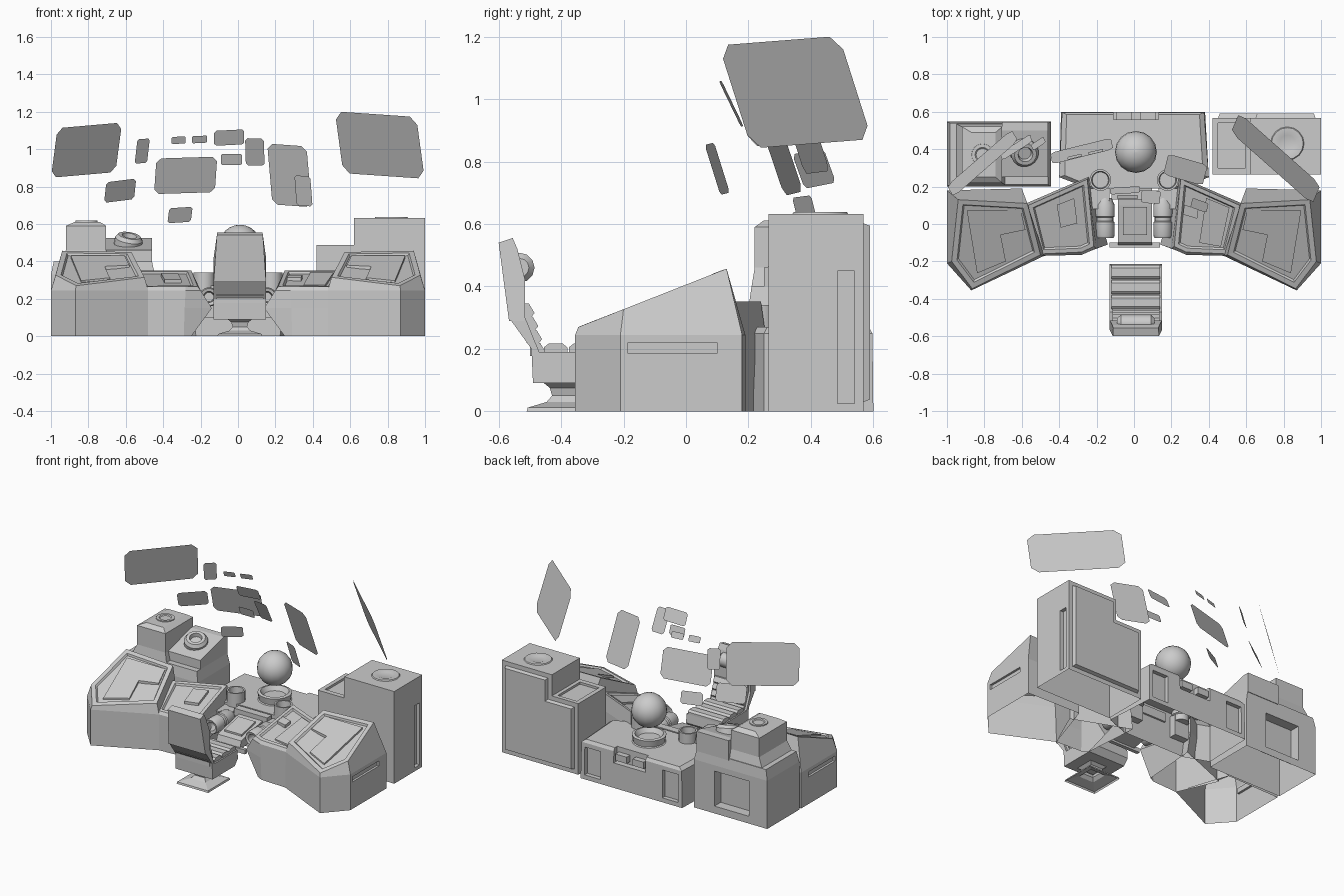
import bpy, bmesh
from math import cos, sin, pi, radians
from mathutils import Vector, Euler

if "Cube" in bpy.data.objects:
    bpy.data.objects.remove(bpy.data.objects["Cube"])


def finish(name, bm):
    bmesh.ops.recalc_face_normals(bm, faces=bm.faces)
    me = bpy.data.meshes.new(name)
    bm.to_mesh(me)
    bm.free()
    ob = bpy.data.objects.new(name, me)
    bpy.context.collection.objects.link(ob)
    return ob


def loft(name, rings, inset=None, deep=0.012):
    """Join rings of points and cap the ends; optionally sink a framed panel into the last cap."""
    bm = bmesh.new()
    vs = [[bm.verts.new(p) for p in r] for r in rings]
    n = len(rings[0])
    for a, b in zip(vs, vs[1:]):
        for i in range(n):
            bm.faces.new((a[i], a[(i + 1) % n], b[(i + 1) % n], b[i]))
    bm.faces.new(vs[0])
    cap = bm.faces.new(vs[-1])
    bmesh.ops.recalc_face_normals(bm, faces=bm.faces)
    if inset:
        bmesh.ops.inset_region(bm, faces=[cap], thickness=inset, use_even_offset=True)
        bmesh.ops.inset_region(bm, faces=[cap], thickness=0.008, depth=-deep, use_even_offset=True)
    return finish(name, bm)


def rect(x0, x1, y0, y1, z):
    return [(x0, y0, z), (x1, y0, z), (x1, y1, z), (x0, y1, z)]


def box(name, x0, x1, y0, y1, z0, z1):
    return loft(name, [rect(x0, x1, y0, y1, z0), rect(x0, x1, y0, y1, z1)])


def side_profile(name, yz, x0, x1):
    return loft(name, [[(x, y, z) for y, z in yz] for x in (x0, x1)])


def lathe(name, prof, loc, segs=24, rot=(0, 0, 0), smooth=True):
    """Spin an (r, z) profile around its own axis."""
    rm = Euler(rot).to_matrix()
    rings = [[Vector(loc) + rm @ Vector((r * cos(2 * pi * i / segs), r * sin(2 * pi * i / segs), z))
              for i in range(segs)] for r, z in prof]
    ob = loft(name, rings)
    if smooth:
        bpy.context.view_layer.objects.active = ob
        ob.select_set(True)
        bpy.ops.object.shade_smooth_by_angle(angle=radians(35))
        ob.select_set(False)
    return ob


def cut(ob, *bounds):
    c = box(ob.name + "_cutter", *bounds)
    c.hide_render = c.hide_viewport = True
    m = ob.modifiers.new("recess", 'BOOLEAN')
    m.operation, m.object, m.solver = 'DIFFERENCE', c, 'EXACT'


def panel_on(name, quad, uv, h0, h1):
    """Solid plate whose outline is given in the 0..1 space of a quad."""
    a, b, c, d = map(Vector, quad)
    pts = [(a * (1 - u) + b * u) * (1 - v) + (d * (1 - u) + c * u) * v for u, v in uv]
    return loft(name, [[p + Vector((0, 0, h)) for p in pts] for h in (h0, h1)])


# Desk wings, both sides
shells = []
L_PLATE = [(.1, .12), (.88, .12), (.88, .48), (.52, .48), (.52, .86), (.1, .86)]
for s, side in ((-1, "left"), (1, "right")):
    def P(pts, z=None):
        return [(s * p[0], p[1], p[2] if z is None else z) for p in pts]
    foot = [(1, .18), (1, -.21), (.87, -.355), (.48, -.17), (.6, .19)]
    top = [(.94, .13, .457), (.975, -.2, .327), (.865, -.345, .27), (.5, -.165, .315), (.57, .11, .45)]
    wing = loft(side + "_outer_desk", [P(foot, 0), P(foot, .245), P(top)], inset=.028)
    q = P([top[0], top[4], top[3], top[2]])
    panel_on(side + "_outer_desk_plate", q, L_PLATE, -.02, -.003)
    cut(wing, *sorted((s * .985, s * 1.05)), -.185, .1, .185, .22)
    foot = [(.6, .1), (.48, -.17), (.29, -.16), (.25, -.14), (.22, .25)]
    low = [(.6, .1), (.485, -.17), (.285, -.163), (.14, -.11), (.24, .255)]
    mid = [(.6, .1), (.49, -.17), (.28, -.165), (.2, -.13), (.24, .255)]
    top = [(.565, .1, .352), (.5, -.16, .265), (.28, -.15, .265), (.215, -.12, .265), (.25, .24, .352)]
    inner = loft(side + "_inner_desk", [P(foot, 0), P(low, .15), P(mid, .245), P(top)], inset=.022)
    shells += [wing, inner]
    q = P([top[0], top[4], top[3], top[1]])
    if s < 0:
        panel_on("left_desk_hatch", q, [(.45, .2), (.75, .2), (.75, .6), (.45, .6)], -.015, .003)
    else:
        panel_on("right_desk_plate", q, [(.15, .12), (.55, .12), (.55, .88), (.15, .88)], -.015, -.002)
        panel_on("right_desk_button", q, [(.65, .35), (.9, .35), (.9, .5), (.65, .5)], -.015, .006)
    # Cup and control grip beside the footwell
    lathe(side + "_cup", [(.05, .2), (.05, .24), (.058, .245), (.058, .34), (.047, .34), (.043, .29)],
          (s * .18, .235, 0), 20)
    lathe(side + "_grip", [(.025, -.03), (.03, -.1), (.046, -.105), (.052, -.09), (.052, -.02), (.045, -.015),
                           (.045, .005), (.052, .01), (.052, .07), (.035, .11)],
          (s * .155, .03, .21), 16, rot=(radians(-90), 0, 0))
    box(side + "_grip_bracket", *sorted((s * .13, s * .24)), .08, .24, .1, .245)

# Centre console with sphere over a bowl
cc = loft("centre_console", [
    [(-.39, .6, 0), (.38, .6, 0), (.4, .25, 0), (.24, .19, 0), (-.24, .19, 0), (-.4, .25, 0)],
    [(-.385, .597, .25), (.375, .597, .25), (.4, .25, .25), (.24, .19, .25), (-.24, .19, .25), (-.4, .25, .25)],
    [(-.36, .585, .27), (.35, .585, .27), (.37, .26, .27), (.2, .19, .27), (-.2, .19, .27), (-.37, .26, .27)]])
cut(cc, -.36, -.24, .57, .7, .03, .22)
cut(cc, .23, .35, .57, .7, .03, .22)
cut(cc, -.11, .13, .56, .7, .17, .3)
for i, x in enumerate((-.055, .075)):
    box("rear_connector_%d" % i, x - .042, x + .042, .55, .598, .19, .235)
lathe("bowl", [(.12, .26), (.1, .275), (.108, .32), (.09, .325), (.07, .295)], (.01, .385, 0), 20)
R = .112
lathe("sphere", [(max(R * sin(pi * i / 12), .0005), -R * cos(pi * i / 12)) for i in range(13)],
      (.01, .385, .484), 16)

# Footwell tray with key pads
side_profile("control_tray", [(-.12, .13), (-.1, .19), (.1, .235), (.2, .25), (.2, .19), (.1, .17)], -.085, .095)
side_profile("tray_keys", [(-.06, .2), (.09, .233), (.09, .245), (-.06, .212)], -.06, .07)
box("tray_lip", -.13, .14, -.125, -.1, .12, .15)
box("tray_crossbar", -.12, .13, .13, .18, .22, .27)

# Right cabinet: stepped profile with a raised panel on the back
step = [(.42, 0), (1, 0), (1, .632), (.62, .632), (.62, .487), (.42, .487)]
rc = loft("right_cabinet", [[(x, y, z) for x, z in step] for y in (.265, .568)], inset=.03, deep=-.022)
cut(rc, .975, 1.1, .485, .54, .025, .45)
cut(rc, .45, .595, .3, .54, .472, .6)
lathe("right_cabinet_dish", [(.095, .625), (.085, .638), (.055, .638), (.045, .634)], (.82, .43, 0), 16)

# Left cabinet: low body, tall block and sloped block
lc = loft("left_cabinet", [rect(-1, -.445, .2, .548, 0), rect(-1, -.445, .2, .548, .33),
                           rect(-.985, -.46, .21, .54, .4)])
cut(lc, -.86, -.6, .48, .7, .05, .29)
loft("left_tall_block", [rect(-.95, -.69, .21, .535, .4), rect(-.92, -.705, .22, .52, .46),
                         rect(-.92, -.705, .22, .52, .59), rect(-.87, -.74, .25, .49, .612)])
lathe("left_tall_dish", [(.06, .605), (.058, .618), (.04, .618), (.034, .613)], (-.81, .37, 0), 16)
side_profile("left_sloped_block", [(.25, .39), (.25, .46), (.5, .525), (.545, .525), (.545, .39)], -.705, -.46)
lathe("tilted_ring", [(.075, -.03), (.075, .01), (.06, .03), (.04, .03), (.034, .005)],
      (-.585, .38, .51), 18, rot=(radians(18), radians(10), 0))

# Seat: back is narrower at the top
X0, X1 = -.13, .15
back = [(-.6, .54), (-.555, .555), (-.54, .52), (-.515, .42), (-.515, .29), (-.567, .29)]
loft("seat_back", [[(.01 + s * (.14 - .07 * max(0, z - .42)* 2), y, z) for y, z in back] for s in (-1, 1)])
lathe("headrest", [(.03, -.1), (.048, -.08), (.048, .08), (.03, .1)], (.01, -.533, .46), 12,
      rot=(0, radians(90), 0))
for i in range(4):
    y, z = -.515 + .012 * i, .345 - .042 * i
    side_profile("back_pad_%d" % i, [(y - .02, z), (y + .012, z), (y + .03, z - .03), (y + .02, z - .042),
                                     (y - .02, z - .042)], X0 + .015, X1 - .015)
side_profile("seat_shell", [(-.567, .3), (-.515, .3), (-.47, .19), (-.22, .19), (-.215, .13),
                            (-.25, .09), (-.49, .09), (-.495, .2)], X0, X1)
for i in range(3):
    y = -.455 + .08 * i
    side_profile("seat_pad_%d" % i, [(y, .18), (y, .205), (y + .015, .217), (y + .06, .217), (y + .075, .205),
                                     (y + .075, .18)], X0 + .01, X1 - .01)
foot = lathe("seat_pedestal", [(.17, 0), (.165, .012), (.08, .03), (.055, .05), (.065, .075), (.1, .095)],
             (.01, -.39, 0), 4, rot=(0, 0, radians(45)), smooth=False)

# Bodies are hollow shells without a floor
deps = bpy.context.evaluated_depsgraph_get()
for ob in shells + [cc, rc, lc, foot]:
    bm = bmesh.new()
    bm.from_object(ob, deps)
    ob.modifiers.clear()
    bmesh.ops.delete(bm, geom=[f for f in bm.faces if all(v.co.z < .001 for v in f.verts)], context='FACES')
    bm.to_mesh(ob.data)
    bm.free()

# Floating screens: centre, width vector, height vector
SCREENS = {
    "right_large": ((.758, .35, 1.022), (.435, -.385, -.03), (-.045, -.105, .33)),
    "left_large": ((-.81, .325, .995), (.345, .3, .03), (.035, -.06, .265)),
    "left_narrow": ((-.512, .43, .99), (.066, .045, .005), (.015, -.03, .13)),
    "left_lower": ((-.63, .41, .778), (.16, .1, .02), (.012, -.04, .11)),
    "centre_wide": ((-.28, .39, .86), (.325, .08, .01), (.013, -.06, .19)),
    "right_tall": ((.275, .29, .86), (.21, -.06, -.015), (-.028, -.11, .325)),
    "left_bottom": ((-.31, .38, .648), (.125, .06, .008), (.01, -.02, .08)),
    "right_near": ((.35, .1, .777), (.085, -.03, -.008), (-.012, -.05, .16)),
    "top_wide": ((-.047, .18, 1.062), (.16, .01, .008), (0, -.035, .08)),
    "top_tall": ((.09, .145, .985), (.1, -.008, -.003), (-.004, -.07, .145)),
    "top_small": ((-.035, .145, .945), (.112, 0, 0), (0, -.02, .06)),
    "tab_a": ((-.317, .36, 1.048), (.075, .018, .004), (0, -.015, .038)),
    "tab_b": ((-.205, .385, 1.052), (.08, .018, .004), (0, -.015, .038)),
}
for name, (c, u, v) in SCREENS.items():
    c, u, v = Vector(c), Vector(u), Vector(v)
    k = .13 * min(u.length, v.length)
    a, b = .5 - k / u.length, .5 - k / v.length
    bm = bmesh.new()
    bm.faces.new([bm.verts.new(c + u * i + v * j) for i, j in (
        (-a, -.5), (a, -.5), (.5, -b), (.5, b), (a, .5), (-a, .5), (-.5, b), (-.5, -b))])
    finish(name + "_screen", bm)
